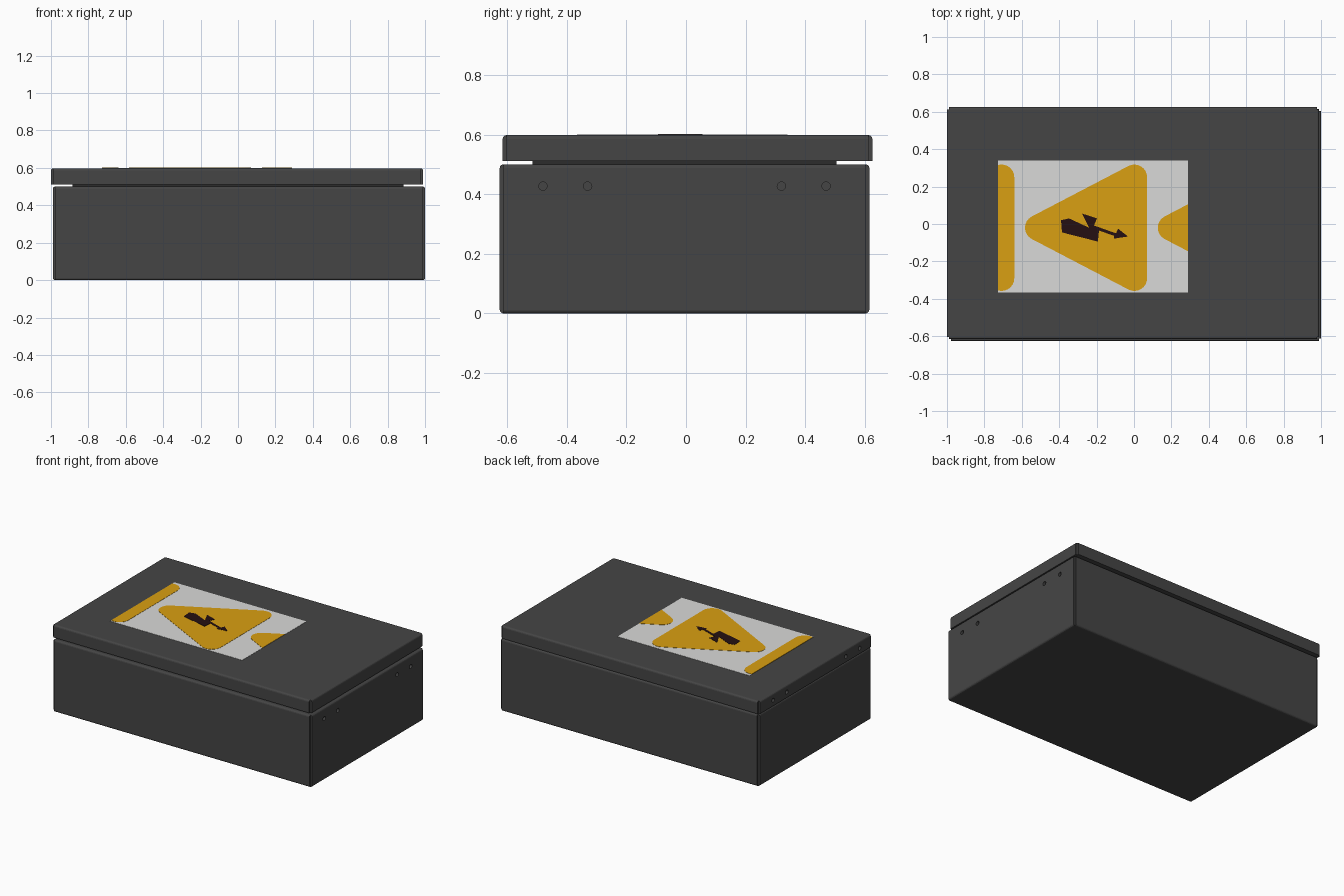
import bpy, bmesh, math
from mathutils import Vector

if "Cube" in bpy.data.objects:
    bpy.data.objects.remove(bpy.data.objects["Cube"])


def material(name, rgb):
    m = bpy.data.materials.new(name)
    m.diffuse_color = (*rgb, 1.0)
    m.use_nodes = True
    m.node_tree.nodes["Principled BSDF"].inputs["Base Color"].default_value = m.diffuse_color
    return m


GREY = material("dark grey metal", (0.060, 0.060, 0.060))
BLACK = material("black rubber", (0.025, 0.025, 0.025))
WHITE = material("label white", (0.70, 0.70, 0.69))
AMBER = material("warning amber", (0.70, 0.35, 0.006))
BROWN = material("bolt dark brown", (0.018, 0.005, 0.006))


def prism(name, pts, z0, z1, mat, clip=None, round_z=(), radius=0.012):
    """Extrude an outline; optionally clip in x or round edges at given heights."""
    bm = bmesh.new()
    face = bm.faces.new([bm.verts.new((x, y, z0)) for x, y in pts])
    if clip:
        for x, side in ((clip[0], -1), (clip[1], 1)):
            bmesh.ops.bisect_plane(bm, geom=bm.verts[:] + bm.edges[:] + bm.faces[:],
                                   plane_co=(x, 0, 0), plane_no=(side, 0, 0),
                                   clear_outer=True)
    ext = bmesh.ops.extrude_face_region(bm, geom=bm.faces[:])
    top = [v for v in ext["geom"] if isinstance(v, bmesh.types.BMVert)]
    bmesh.ops.translate(bm, verts=top, vec=(0, 0, z1 - z0))
    bmesh.ops.recalc_face_normals(bm, faces=bm.faces[:])
    # only the long folds are rounded, not the small corner reliefs
    edges = [e for e in bm.edges if e.calc_length() > 0.1 and
             any(all(abs(v.co.z - z) < 1e-4 for v in e.verts) for z in round_z)]
    if edges:
        bmesh.ops.bevel(bm, geom=edges, offset=radius, segments=3, profile=0.5,
                        affect='EDGES', clamp_overlap=True)
    me = bpy.data.meshes.new(name)
    bm.to_mesh(me)
    bm.free()
    ob = bpy.data.objects.new(name, me)
    bpy.context.collection.objects.link(ob)
    me.materials.append(mat)
    return ob


def rect(x0, x1, y0, y1):
    return [(x0, y0), (x1, y0), (x1, y1), (x0, y1)]


def relieved_rect(x0, x1, y0, y1, n=0.012):
    """Rectangle with a small square relief at each folded sheet corner."""
    return [(x0 + n, y0), (x1 - n, y0), (x1 - n, y0 + n), (x1, y0 + n),
            (x1, y1 - n), (x1 - n, y1 - n), (x1 - n, y1), (x0 + n, y1),
            (x0 + n, y1 - n), (x0, y1 - n), (x0, y0 + n), (x0 + n, y0 + n)]


def drill(ob, x, z):
    """Four shallow screw holes in an end wall."""
    for y in (-0.48, -0.33, 0.32, 0.47):
        bpy.ops.mesh.primitive_cylinder_add(vertices=20, radius=0.014, depth=0.04,
                                            location=(x, y, z),
                                            rotation=(0, math.pi / 2, 0))
        cutter = bpy.context.object
        cutter.name = "hole_cutter"
        cutter.hide_render = True
        mod = ob.modifiers.new("hole", 'BOOLEAN')
        mod.operation = 'DIFFERENCE'
        mod.solver = 'EXACT'
        mod.object = cutter
        bpy.context.view_layer.objects.active = ob
        bpy.ops.object.modifier_apply(modifier=mod.name)
        bpy.data.objects.remove(cutter, do_unlink=True)


# Box body, with holes in the right wall
body = prism("box_body", relieved_rect(-0.99, 1.0, -0.625, 0.615), 0, 0.5, GREY,
             round_z=(0, 0.5))
drill(body, 1.0, 0.427)

# Lid, shifted slightly, with holes in the left wall
lid = prism("lid", relieved_rect(-1.0, 0.99, -0.615, 0.625), 0.511, 0.598, GREY,
            round_z=(0.598,))
drill(lid, -1.0, 0.55)

# Seal strip between body and lid
prism("seal", rect(-0.885, 0.885, -0.515, 0.505), 0.495, 0.515, BLACK)

# Warning label plate
LEFT, RIGHT = -0.727, 0.289
prism("label_plate", rect(LEFT, RIGHT, -0.366, 0.34), 0.595, 0.5995, WHITE)


def rounded_triangle(dx, r=0.068, steps=8):
    """Left-pointing triangle with rounded corners."""
    pts = []
    corners = [((0.002, -0.29), -118, 0), ((0.002, 0.25), 0, 118),
               ((-0.515, -0.02), 118, 242)]
    for (cx, cy), a0, a1 in corners:
        for i in range(steps + 1):
            a = math.radians(a0 + (a1 - a0) * i / steps)
            pts.append((cx + dx + r * math.cos(a), cy + r * math.sin(a)))
    return pts


# Repeating amber triangles, cropped at the label edges
for name, dx in (("left_triangle", -0.71), ("middle_triangle", 0),
                 ("right_triangle", 0.71)):
    prism(name, rounded_triangle(dx), 0.597, 0.601, AMBER, clip=(LEFT, RIGHT))

# Lightning bolt with arrow tip
bolt = [(-0.39, 0.02), (-0.348, 0.03), (-0.24, -0.02), (-0.278, 0.056),
        (-0.198, 0.03), (-0.214, -0.008), (-0.096, -0.05), (-0.085, -0.025),
        (-0.032, -0.067), (-0.107, -0.078), (-0.107, -0.063), (-0.187, -0.035),
        (-0.193, -0.094), (-0.385, -0.045)]
prism("lightning_bolt", bolt, 0.598, 0.6025, BROWN)
